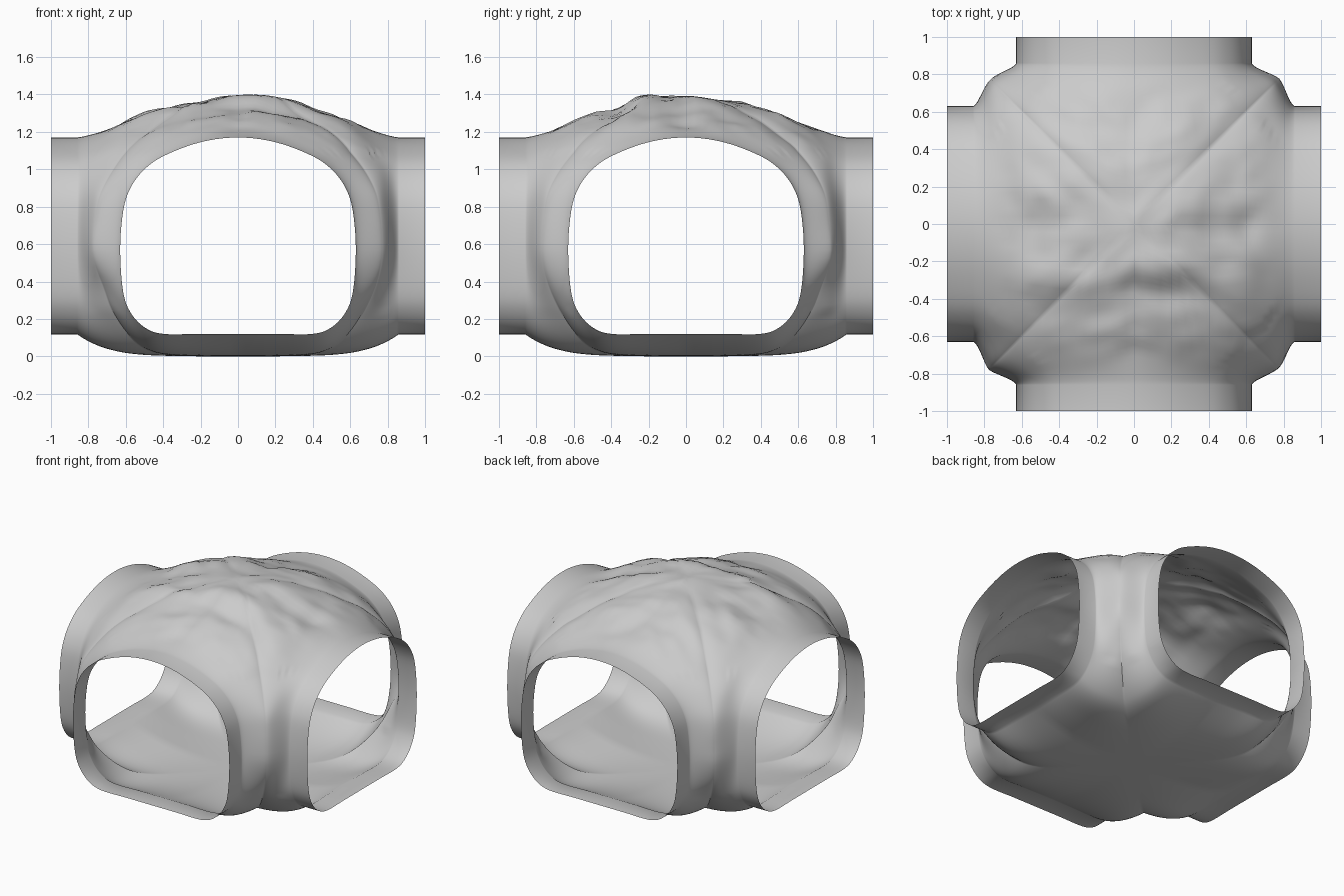
import bpy, bmesh, math
from mathutils import Vector, noise

if "Cube" in bpy.data.objects:
    bpy.data.objects.remove(bpy.data.objects["Cube"])

# Half outline of a tunnel mouth: (half width, height), crown to floor
MOUTH = [(0, 1.18), (.2, 1.155), (.4, 1.08), (.51, 1.0), (.58, .9), (.615, .78), (.63, .58),
         (.615, .36), (.575, .245), (.5, .165), (.4, .13), (.2, .13), (0, .13)]
COLLAR = .86      # where the straight collar meets the chamber
ROWS = 28


def smooth(a, b, v):
    v = min(1, max(0, (v - a) / (b - a)))
    return v * v * (3 - 2 * v)


def spline(pts, steps):
    """Catmull-Rom curve through the outline points."""
    p = [Vector(q) for q in pts]
    p = [Vector((-p[1].x, p[1].y))] + p + [Vector((-p[-2].x, p[-2].y))]
    out = []
    for i in range(1, len(p) - 2):
        a, b, c, d = p[i - 1:i + 3]
        for k in range(steps):
            t = k / steps
            out.append(.5 * (2 * b + (c - a) * t + (2 * a - 5 * b + 4 * c - d) * t ** 2
                             + (3 * b - a - 3 * c + d) * t ** 3))
    return out + [p[-2]]


def chamber_point(u, z, s):
    """Sweep from the collar (s=0) to the diagonal between two tunnels (s=1)."""
    m = u * (1.1 + .13 * smooth(.13, .6, z))
    g = .2 * s + 2 * s * s - 1.2 * s ** 3
    if z > .58:
        dz = .21 * (1 - (u / .63) ** 2) * math.sin(math.pi / 2 * s) ** 1.3
    else:
        dz = -.12 * (1 - (u / .63) ** 4) * (1 - (1 - s) ** 3)
    return (u + (m - u) * g, COLLAR + (m - COLLAR) * s, z + dz)


def lump(p, x, y, rx, ry):
    return math.exp(-((p.x - x) / rx) ** 2 - ((p.y - y) / ry) ** 2)


def rough(p):
    """Rocky relief on the roof, fading out towards the collars."""
    inside = 1 - smooth(.55, .84, max(abs(p.x), abs(p.y)))
    roof = smooth(1.05, 1.28, p.z)
    n = noise.noise(Vector((p.x * 4, p.y * 5, 1.7))) * .025
    n += noise.noise(Vector((p.x * 9, p.y * 11, 4.2))) * .012
    n += .04 * lump(p, .1, -.22, .2, .09) - .03 * lump(p, .16, -.37, .2, .06)
    n += .02 * lump(p, -.3, -.3, .15, .06) + .015 * lump(p, .05, .08, .2, .15)
    p.z += n * roof * inside
    # gentle unevenness of the piers
    if .25 < p.z < 1.1:
        edge = 1 - smooth(.72, .84, max(abs(p.x), abs(p.y)))
        k = 1 + .02 * edge * noise.noise(p * 4)
        p.x *= k
        p.y *= k


# One eighth of the shell, repeated by mirroring across both axes and the diagonal
outline = spline(MOUTH, 5)
rows = [[(q.x, 1.0, q.y) for q in outline]]
rows += [[chamber_point(max(q.x, 0), q.y, r / ROWS) for q in outline] for r in range(ROWS + 1)]

bm = bmesh.new()
for swap in (False, True):
    for sx in (1, -1):
        for sy in (1, -1):
            grid = []
            for row in rows:
                grid.append([bm.verts.new((sx * (y if swap else x), sy * (x if swap else y), z))
                             for x, y, z in row])
            for a, b in zip(grid, grid[1:]):
                for i in range(len(a) - 1):
                    bm.faces.new((a[i], a[i + 1], b[i + 1], b[i]))
bmesh.ops.remove_doubles(bm, verts=bm.verts, dist=.0005)
bmesh.ops.recalc_face_normals(bm, faces=bm.faces)
bm.normal_update()
top = max(bm.faces, key=lambda f: f.calc_center_median().z)
if top.normal.z < 0:
    bmesh.ops.reverse_faces(bm, faces=bm.faces)
for v in bm.verts:
    rough(v.co)
low = min(v.co.z for v in bm.verts)
for v in bm.verts:
    v.co.z -= low

mesh = bpy.data.meshes.new("tunnel_junction")
bm.to_mesh(mesh)
bm.free()
shell = bpy.data.objects.new("tunnel_junction", mesh)
bpy.context.collection.objects.link(shell)

# Plain stone colour
stone = bpy.data.materials.new("stone_grey")
stone.diffuse_color = (.6, .6, .6, 1)
stone.use_nodes = True
stone.node_tree.nodes["Principled BSDF"].inputs["Base Color"].default_value = stone.diffuse_color
mesh.materials.append(stone)

bpy.context.view_layer.objects.active = shell
shell.select_set(True)
bpy.ops.object.shade_smooth_by_angle(angle=math.radians(50))
